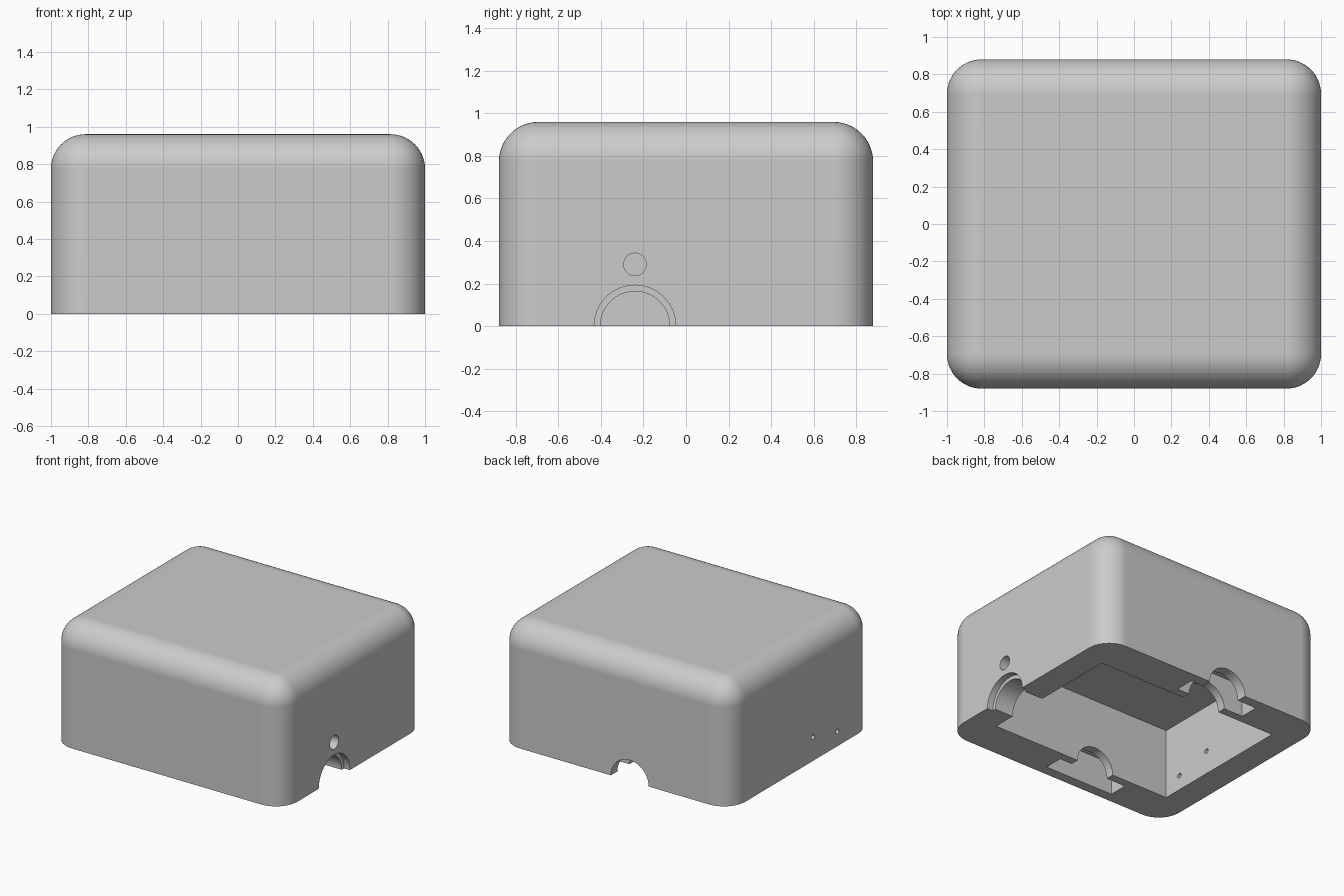
import bpy
import bmesh
import math
from mathutils import Matrix, Vector

default = bpy.data.objects.get("Cube")
if default:
    bpy.data.objects.remove(default, do_unlink=True)

grey = bpy.data.materials.new("light_grey_plastic")
grey.use_nodes = True
grey.diffuse_color = (0.6, 0.6, 0.6, 1)
grey.node_tree.nodes["Principled BSDF"].inputs["Base Color"].default_value = (0.6, 0.6, 0.6, 1)


def make_object(name, bm):
    mesh = bpy.data.meshes.new(name)
    bm.to_mesh(mesh)
    bm.free()
    mesh.materials.append(grey)
    obj = bpy.data.objects.new(name, mesh)
    bpy.context.collection.objects.link(obj)
    return obj


def block_mesh(lo, hi):
    lo, hi = Vector(lo), Vector(hi)
    bm = bmesh.new()
    matrix = Matrix.Translation((lo + hi) / 2) @ Matrix.Diagonal((*(hi - lo), 1))
    bmesh.ops.create_cube(bm, size=1, matrix=matrix)
    return bm


def activate(obj):
    bpy.ops.object.select_all(action="DESELECT")
    obj.select_set(True)
    bpy.context.view_layer.objects.active = obj


def cut(target, cutter):
    mod = target.modifiers.new("cut", "BOOLEAN")
    mod.operation = "DIFFERENCE"
    mod.solver = "EXACT"
    mod.object = cutter
    activate(target)
    bpy.ops.object.modifier_apply(modifier=mod.name)
    bpy.data.objects.remove(cutter, do_unlink=True)


def cut_block(target, lo, hi):
    cut(target, make_object("block_cutter", block_mesh(lo, hi)))


def cut_bore(target, start, end, radius):
    start, end = Vector(start), Vector(end)
    axis = end - start
    matrix = Matrix.Translation((start + end) / 2) @ axis.to_track_quat("Z", "Y").to_matrix().to_4x4()
    bm = bmesh.new()
    bmesh.ops.create_cone(bm, cap_ends=True, segments=64, radius1=radius, radius2=radius,
                          depth=axis.length, matrix=matrix)
    cut(target, make_object("bore_cutter", bm))


# Outer shell: every edge rounded except the flat bottom rim
bm = block_mesh((-1, -0.88, 0), (1, 0.88, 0.96))
edges = [e for e in bm.edges if max(v.co.z for v in e.verts) > 0.5]
bmesh.ops.bevel(bm, geom=edges, offset=0.185, segments=14, profile=0.5, affect="EDGES")
housing = make_object("housing", bm)

# Main cavity, open underneath
cut_block(housing, (-0.79, -0.585, -0.2), (0.79, 0.585, 0.55))

# Pocket in the front and back walls
for side in (-1, 1):
    ys = sorted((side * 0.65, side * 0.8))
    cut_block(housing, (-0.46, ys[0], -0.2), (0.14, ys[1], 0.25))

# Arched passages: front reaches its pocket only, back goes right through
cut_bore(housing, (-0.13, -0.72, 0), (-0.13, -0.5, 0), 0.163)
cut_bore(housing, (-0.13, 0.5, 0), (-0.13, 1, 0), 0.163)

# Side arch with a shallow wider recess, and the round hole above it
cut_bore(housing, (0.7, -0.24, 0), (1.1, -0.24, 0), 0.163)
cut_bore(housing, (0.95, -0.24, 0), (1.1, -0.24, 0), 0.192)
cut_bore(housing, (0.7, -0.24, 0.29), (1.1, -0.24, 0.29), 0.053)

# Two small holes through the opposite wall
for y, z in ((-0.44, 0.115), (-0.14, 0.185)):
    cut_bore(housing, (-1.1, y, z), (-0.7, y, z), 0.019)

# Smooth rounds with crisp cut edges and flat walls
activate(housing)
bpy.ops.object.shade_smooth_by_angle(angle=math.radians(30))
weighted = housing.modifiers.new("flat_walls", "WEIGHTED_NORMAL")
weighted.keep_sharp = True
